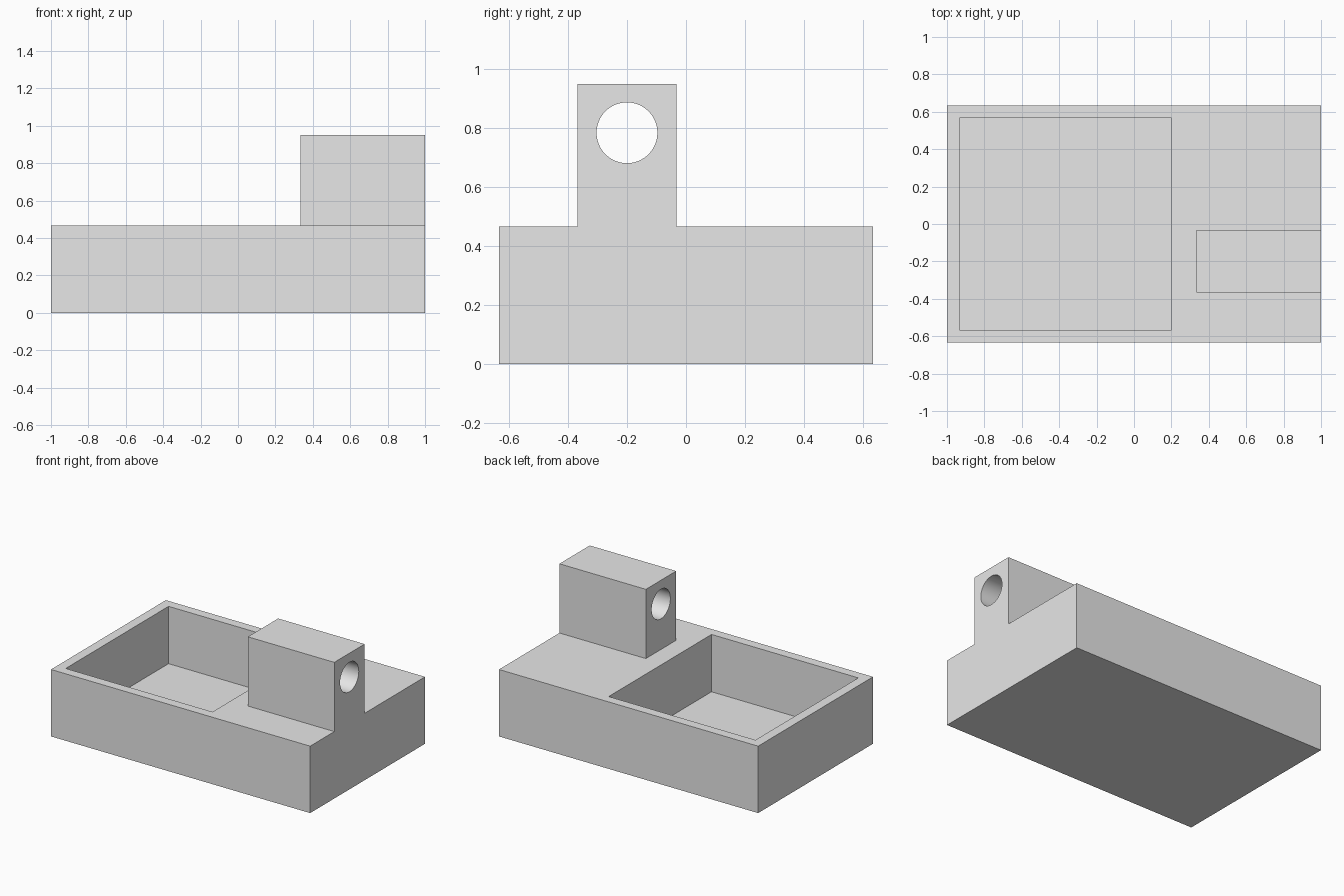
import bpy
import math

if "Cube" in bpy.data.objects:
    bpy.data.objects.remove(bpy.data.objects["Cube"])

grey = bpy.data.materials.new("light grey")
grey.diffuse_color = (0.8, 0.8, 0.8, 1)
grey.use_nodes = True
grey.node_tree.nodes["Principled BSDF"].inputs["Base Color"].default_value = grey.diffuse_color


def box(name, lo, hi):
    """Box between two opposite corners."""
    centre = [(a + b) / 2 for a, b in zip(lo, hi)]
    bpy.ops.mesh.primitive_cube_add(size=1, location=centre)
    ob = bpy.context.object
    ob.name = name
    ob.scale = [b - a for a, b in zip(lo, hi)]
    bpy.ops.object.transform_apply(location=True, rotation=True, scale=True)
    ob.data.materials.append(grey)
    return ob


def combine(target, tool, operation):
    """Apply a boolean and discard the tool object."""
    mod = target.modifiers.new(operation.lower(), 'BOOLEAN')
    mod.operation = operation
    mod.solver = 'EXACT'
    mod.object = tool
    bpy.ops.object.select_all(action='DESELECT')
    bpy.context.view_layer.objects.active = target
    target.select_set(True)
    bpy.ops.object.modifier_apply(modifier=mod.name)
    bpy.data.objects.remove(tool, do_unlink=True)


# Base block with an open square pocket
body = box("tray_base", (-1, -0.633, 0), (1, 0.633, 0.467))
pocket = box("pocket_cutter", (-0.933, -0.567, 0.067), (0.2, 0.567, 0.7))
combine(body, pocket, 'DIFFERENCE')

# Raised lug, flush with the right end
lug = box("lug", (0.333, -0.367, 0.3), (1, -0.033, 0.95))
combine(body, lug, 'UNION')

# Round hole running lengthwise through the lug
bpy.ops.mesh.primitive_cylinder_add(vertices=64, radius=0.103, depth=1.2,
                                    location=(0.667, -0.2, 0.784),
                                    rotation=(0, math.pi / 2, 0))
hole = bpy.context.object
hole.name = "hole_cutter"
hole.data.materials.append(grey)
combine(body, hole, 'DIFFERENCE')

# Smooth hole wall, crisp edges elsewhere
bpy.ops.object.shade_smooth_by_angle(angle=math.radians(30))
